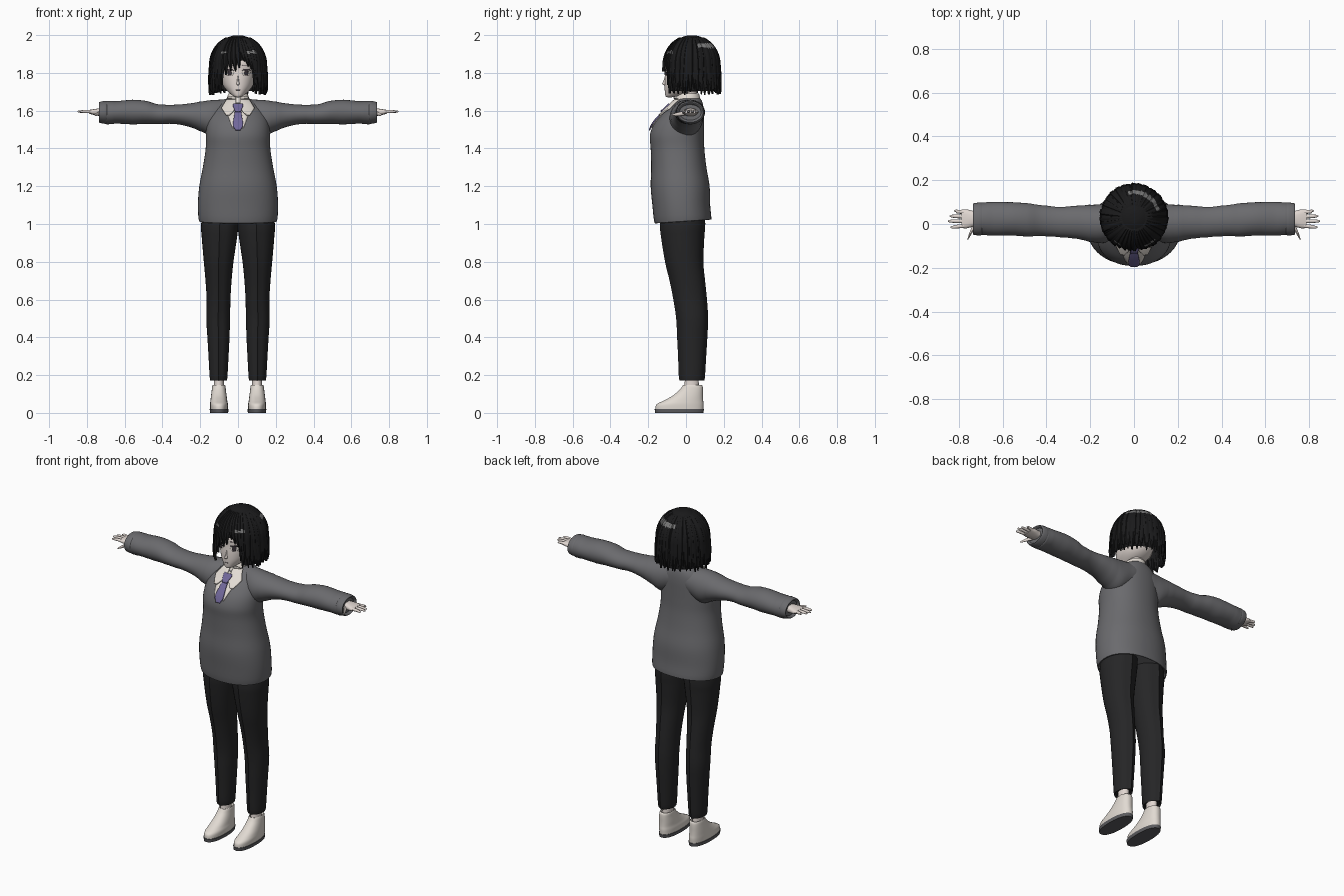
import bpy, bmesh, math, random
from mathutils import Vector
from mathutils.bvhtree import BVHTree

random.seed(4)
old = bpy.data.objects.get("Cube")
if old:
    bpy.data.objects.remove(old, do_unlink=True)
parts = []


def material(name, r, g, b):
    m = bpy.data.materials.new(name)
    col = [(v / 255) ** 2.2 for v in (r, g, b)] + [1]
    m.use_nodes = True
    m.diffuse_color = col
    m.node_tree.nodes["Principled BSDF"].inputs["Base Color"].default_value = col
    return m


SKIN = material("skin", 224, 214, 208)
CLOTH = material("white cloth", 226, 219, 211)
SHOE = material("shoe leather", 224, 217, 209)
WOOL = material("grey wool", 106, 106, 109)
TROUSER = material("dark trouser", 42, 42, 43)
HAIR = material("black hair", 32, 32, 33)
SHINE = material("hair shine", 120, 120, 120)
TIE = material("purple tie", 112, 103, 152)
SOLE = material("sole grey", 92, 92, 95)
DARK = material("eye dark", 58, 52, 56)


def finish(name, bm, mats, mirror=False):
    bmesh.ops.recalc_face_normals(bm, faces=bm.faces)
    me = bpy.data.meshes.new(name)
    bm.to_mesh(me)
    bm.free()
    for m in mats:
        me.materials.append(m)
    ob = bpy.data.objects.new(name, me)
    bpy.context.collection.objects.link(ob)
    if mirror:
        ob.modifiers.new("Mirror", "MIRROR")
    parts.append(ob)
    return ob


def smooth_rows(rows, steps):
    """Catmull-Rom through the rows."""
    out = []
    for i in range(len(rows) - 1):
        p0, p1, p2 = rows[max(i - 1, 0)], rows[i], rows[i + 1]
        p3 = rows[min(i + 2, len(rows) - 1)]
        for k in range(steps):
            t = k / steps
            out.append([b + .5 * t * (c - a + t * (2 * a - 5 * b + 4 * c - d + t * (3 * (b - c) + d - a)))
                        for a, b, c, d in zip(p0, p1, p2, p3)])
    return out + [rows[-1]]


def skin_rings(bm, rings, cap=True):
    rings = [[bm.verts.new(p) for p in r] for r in rings]
    n = len(rings[0])
    for r, q in zip(rings, rings[1:]):
        for i in range(n):
            bm.faces.new((r[i], r[(i + 1) % n], q[(i + 1) % n], q[i]))
    if cap:
        bm.faces.new(rings[0])
        bm.faces.new(rings[-1])


def loft(name, rows, mat, axis="z", n=32, power=2, steps=4, mirror=False, crease=0, wobble=0):
    """Rows are (t, a_min, a_max, b_min, b_max) along the axis."""
    rings = []
    for t, a0, a1, b0, b1 in smooth_rows(rows, steps):
        ring = []
        grow = 1 + random.uniform(-wobble, wobble)
        for i in range(n):
            c, s = math.cos(math.tau * i / n), math.sin(math.tau * i / n)
            a = (a0 + a1) / 2 + grow * (a1 - a0) / 2 * math.copysign(abs(c) ** (2 / power), c)
            b = (b0 + b1) / 2 + grow * (b1 - b0) / 2 * math.copysign(abs(s) ** (2 / power), s)
            if abs(s) > .999:
                b += math.copysign(crease, s)
            ring.append((a, b, t) if axis == "z" else (t, a, b))
        rings.append(ring)
    bm = bmesh.new()
    skin_rings(bm, rings)
    return finish(name, bm, [mat], mirror)


def sym(rows):
    return [(z, -w, w, f, b) for z, w, f, b in rows]


# Sweater body with a turned-in hem that hangs lower in front
sweater = loft("sweater_body", sym([
    (1.03, .185, -.145, .115), (1.005, .206, -.166, .134), (1.10, .212, -.178, .128),
    (1.20, .205, -.187, .125), (1.30, .186, -.184, .108), (1.40, .171, -.187, .097),
    (1.47, .170, -.191, .095), (1.53, .165, -.170, .095), (1.58, .15, -.13, .095),
    (1.62, .125, -.088, .092), (1.65, .09, -.058, .085), (1.665, .06, -.04, .075)]),
    WOOL, n=48, power=2.2)
for v in sweater.data.vertices:
    if v.co.z < 1.08:
        v.co.z += .07 * (v.co.y + .16) * (1.08 - v.co.z) / .08

# Sleeves and folded cuffs
loft("sleeve", [
    (.04, -.05, .088, 1.51, 1.662), (.13, -.085, .09, 1.465, 1.657), (.19, -.083, .088, 1.488, 1.649),
    (.26, -.068, .084, 1.515, 1.638), (.34, -.06, .078, 1.53, 1.631), (.42, -.055, .086, 1.528, 1.634),
    (.49, -.057, .095, 1.53, 1.652), (.56, -.053, .1, 1.527, 1.658), (.64, -.052, .1, 1.532, 1.65),
    (.69, -.05, .098, 1.527, 1.652), (.705, -.045, .092, 1.535, 1.645)],
    WOOL, "x", mirror=True, wobble=.012)
loft("cuff", [(.69, -.045, .092, 1.535, 1.645), (.70, -.052, .098, 1.53, 1.652), (.73, -.05, .095, 1.535, 1.647),
              (.735, -.044, .088, 1.541, 1.641), (.722, -.035, .08, 1.55, 1.632)],
     WOOL, "x", steps=3, mirror=True)

# Hands: palm, four fingers, thumb
loft("palm", [(.70, -.005, .055, 1.57, 1.615), (.735, -.012, .06, 1.572, 1.612),
              (.765, -.02, .067, 1.578, 1.608), (.788, -.018, .066, 1.584, 1.604)],
     SKIN, "x", n=16, power=2.6, mirror=True)
for fname, y, tip, out in (("index", -.009, .838, -.006), ("middle", .013, .85, 0),
                           ("ring", .034, .842, .002), ("little", .054, .822, .006)):
    r = .0085
    loft(fname + "_finger", [
        (.775, y - r, y + r, 1.585, 1.604), (.81, y + out / 2 - r, y + out / 2 + r, 1.588, 1.604),
        (tip - .008, y + out - .006, y + out + .006, 1.589, 1.601),
        (tip, y + out - .002, y + out + .002, 1.593, 1.597)], SKIN, "x", n=10, mirror=True)
loft("thumb", [(.725, -.022, .01, 1.575, 1.6), (.74, -.042, -.012, 1.573, 1.594),
               (.752, -.062, -.04, 1.572, 1.588), (.76, -.074, -.066, 1.574, 1.582)],
     SKIN, "x", n=10, mirror=True)

# Trouser legs with pressed creases
loft("trouser_leg", [
    (1.14, -.005, .18, -.12, .09), (1.0, -.002, .195, -.13, .095), (.93, .005, .192, -.125, .09),
    (.8, .024, .181, -.104, .085), (.7, .034, .172, -.08, .094), (.6, .04, .166, -.06, .104),
    (.5, .042, .168, -.045, .11), (.4, .045, .162, -.04, .106), (.3, .05, .156, -.035, .1),
    (.18, .057, .149, -.03, .092), (.185, .064, .142, -.02, .083)],
    TROUSER, mirror=True, crease=.007)

# Feet
loft("ankle", [(.10, .07, .132, -.015, .075), (.15, .075, .128, -.008, .068), (.25, .075, .128, 0, .065)],
     SKIN, n=20, mirror=True)
loft("shoe", [(.018, .053, .147, -.162, .092), (.045, .053, .148, -.156, .093), (.065, .057, .146, -.118, .091),
              (.09, .06, .143, -.072, .09), (.12, .064, .139, -.036, .09), (.14, .066, .136, -.02, .088),
              (.147, .07, .132, -.014, .08), (.13, .074, .128, -.008, .072)], SHOE, power=2.3, mirror=True)
loft("shoe_sole", [(0, .052, .148, -.163, .092), (.02, .05, .15, -.166, .095)],
     SOLE, power=2.3, steps=1, mirror=True)

# Neck and head
loft("neck", sym([(1.6, .045, -.03, .06), (1.66, .04, -.028, .055), (1.74, .042, -.03, .06)]), SKIN)
head = loft("head", sym([
    (1.671, .008, -.098, -.075), (1.677, .024, -.108, -.04), (1.70, .053, -.112, .05),
    (1.73, .077, -.113, .1), (1.77, .09, -.112, .125), (1.81, .097, -.108, .135),
    (1.86, .1, -.104, .135), (1.92, .082, -.07, .11), (1.96, .045, -.02, .07)]), SKIN, power=2.15, n=40)
loft("nose", sym([(1.733, .002, -.114, -.105), (1.741, .008, -.126, -.1), (1.755, .006, -.12, -.1),
                  (1.785, .003, -.111, -.1)]), SKIN, n=12)
loft("ear", [(1.745, .085, .095, .005, .02), (1.77, .085, .106, 0, .035), (1.80, .085, .108, -.002, .04),
             (1.815, .09, .1, .01, .03)], SKIN, n=12, mirror=True)


def plate(name, rows, target, mat, lift, mirror=False, cols=8, thick=.004):
    """Lay a thin patch of (z, x_min, x_max) rows on the front of a part."""
    me = target.data
    tree = BVHTree.FromPolygons([v.co for v in me.vertices], [p.vertices[:] for p in me.polygons])
    grid = []
    bm = bmesh.new()
    for z0, row in zip(rows, rows[1:]):
        for k in range(5):
            z, a, b = [p + (q - p) * k / 4 for p, q in zip(z0, row)]
            if k == 0 and grid:
                continue
            line = []
            for i in range(cols + 1):
                x = a + (b - a) * i / cols
                hit = tree.ray_cast(Vector((x, -1, z)), Vector((0, 1, 0)))[0]
                line.append(bm.verts.new((x, (hit.y if hit else -.05) - lift, z)))
            grid.append(line)
    for p, q in zip(grid, grid[1:]):
        for i in range(cols):
            bm.faces.new((p[i], p[i + 1], q[i + 1], q[i]))
    ob = finish(name, bm, [mat], mirror)
    ob.modifiers.new("Thickness", "SOLIDIFY").thickness = thick
    return ob


# Face details
plate("eye_white", [(1.814, .026, .062), (1.80, .022, .066), (1.786, .03, .056)], head, CLOTH, .001, True, thick=.001)
plate("iris", [(1.814, .036, .054), (1.80, .033, .055), (1.785, .037, .051)], head, DARK, .0025, True, thick=.001)
plate("upper_lash", [(1.82, .03, .06), (1.812, .02, .071)], head, DARK, .004, True, thick=.001)
plate("eyebrow", [(1.842, .024, .06), (1.838, .02, .066)], head, DARK, .003, True, thick=.001)
plate("mouth", [(1.711, -.014, .014), (1.708, -.01, .01)], head, DARK, .001, thick=.001)

# Shirt, collar and tie
loft("collar_band", sym([(1.62, .07, -.075, .08), (1.655, .062, -.06, .077), (1.69, .05, -.04, .068),
                         (1.68, .044, -.034, .062)]), CLOTH)
plate("shirt_front", [(1.64, -.05, .05), (1.57, -.052, .052), (1.51, -.03, .03)], sweater, CLOTH, .004)
plate("collar_wing", [(1.675, .012, .05), (1.645, .01, .07), (1.615, .012, .088), (1.6, .024, .078),
                      (1.578, .045, .064)], sweater, CLOTH, .016, True, thick=.007)
plate("tie_blade", [(1.605, -.015, .015), (1.54, -.026, .026), (1.52, -.026, .026), (1.497, -.012, .012)],
      sweater, TIE, .013, thick=.007)
plate("tie_knot", [(1.638, -.024, .024), (1.628, -.027, .027), (1.598, -.015, .015)],
      sweater, TIE, .024, thick=.009)


# Hair: domed cap open at the face, covered with pointed locks
def radius(z):
    if z > 1.84:
        return .146 * math.sqrt(max(0, 1 - ((z - 1.84) / .16) ** 2))
    return .146 + .005 * math.sin(math.pi * (1.84 - z) / .17)


def around(a, r, z):
    return (math.sin(a) * r, .03 - math.cos(a) * r, z)


bm = bmesh.new()
levels = [1.84 + .158 * math.cos(k * math.pi / 20) for k in range(11)] + [1.81, 1.78, 1.75, 1.72, 1.705]
skin_rings(bm, [[around(math.tau * i / 48, radius(z) - .001, z) for i in range(48)] for z in levels], False)
bm.faces.new([v for v in bm.verts if v.co.z > 1.997])
front = [f for f in bm.faces if f.calc_center_median().z < 1.86
         and f.calc_center_median().y < .03 and abs(f.calc_center_median().x) < .095]
bmesh.ops.delete(bm, geom=front, context="FACES")
finish("hair_cap", bm, [HAIR])


def lock(bm, deg, tip, half, sweep=0, thick=.007):
    rings = []
    for k in range(25):
        s = k / 24
        z = 1.988 - (1.988 - tip) * s ** 1.4
        a = math.radians(deg + sweep * s * s)
        w = math.radians(half) * (1 if s < .7 else 1 - .85 * (s - .7) / .3)
        r = radius(z)
        rings.append([around(a - w, r - .002, z), around(a - w / 2, r + thick * .8, z),
                      around(a + w / 3, r + thick, z), around(a + w, r - .002, z), around(a, r - .008, z)])
    skin_rings(bm, rings)


bm = bmesh.new()
for i in range(27):
    deg = 48 + i * 264 / 26
    lock(bm, deg, random.uniform(1.682, 1.70), 8.5, random.uniform(-3, 3), random.uniform(.004, .009))
    lock(bm, deg + 5, random.uniform(1.685, 1.72), 6, random.uniform(-4, 4), .006)
for side in (-1, 1):
    lock(bm, side * 42, 1.69, 8, -side * 4)
    lock(bm, side * 36, 1.735, 6, -side * 2)
for deg, tip, sweep in ((-37, 1.765, 3), (-29, 1.79, 4), (-20, 1.81, 5), (-11, 1.808, 6), (-3, 1.825, 6),
                        (6, 1.86, 8), (13, 1.835, 9), (21, 1.82, 8), (29, 1.79, 6), (37, 1.76, 2)):
    lock(bm, deg, tip, 7.5, sweep, .009)
# Shine: a band behind the crown and short flecks in front
for f in bm.faces:
    c = f.calc_center_median()
    a = math.degrees(math.atan2(c.x, .03 - c.y)) % 360
    band = 105 < a < 192 and 1.933 < c.z < 1.957
    fleck = (22 < a < 42 or 318 < a < 335) and 1.905 < c.z < 1.917
    f.material_index = int(band or fleck)
finish("hair_locks", bm, [HAIR, SHINE])

# Smooth shading
bpy.ops.object.select_all(action="DESELECT")
for ob in parts:
    ob.select_set(True)
bpy.context.view_layer.objects.active = parts[0]
bpy.ops.object.shade_smooth_by_angle(angle=math.radians(45))
